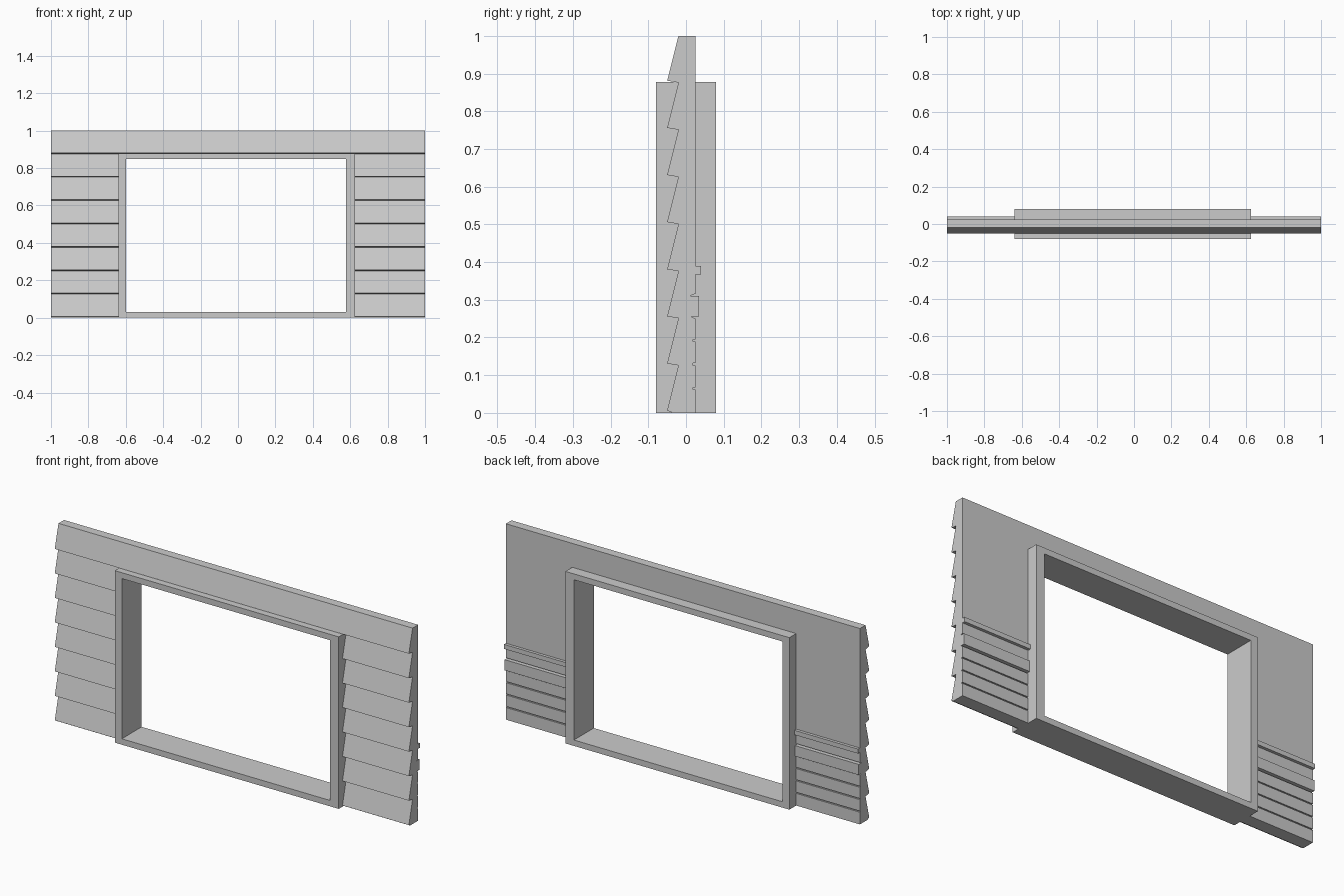
import bpy
import bmesh
from mathutils import Vector

if "Cube" in bpy.data.objects:
    bpy.data.objects.remove(bpy.data.objects["Cube"], do_unlink=True)

# Single plain grey finish
grey = bpy.data.materials.new("light_grey")
grey.use_nodes = True
colour = (0.6, 0.6, 0.6, 1)
grey.diffuse_color = colour
grey.node_tree.nodes["Principled BSDF"].inputs["Base Color"].default_value = colour


def extrude_profile(name, points, direction):
    """Turn a closed outline into a solid along the given direction."""
    bm = bmesh.new()
    face = bm.faces.new([bm.verts.new(p) for p in points])
    result = bmesh.ops.extrude_face_region(bm, geom=[face])
    moved = [v for v in result["geom"] if isinstance(v, bmesh.types.BMVert)]
    bmesh.ops.translate(bm, verts=moved, vec=Vector(direction))
    bmesh.ops.recalc_face_normals(bm, faces=bm.faces)
    mesh = bpy.data.meshes.new(name)
    bm.to_mesh(mesh)
    bm.free()
    mesh.materials.append(grey)
    obj = bpy.data.objects.new(name, mesh)
    bpy.context.collection.objects.link(obj)
    return obj


def box(name, x0, x1, y0, y1, z0, z1):
    outline = [(x0, y0, z0), (x1, y0, z0), (x1, y0, z1), (x0, y0, z1)]
    return extrude_profile(name, outline, (0, y1 - y0, 0))


def cut(target, cutter):
    cutter.hide_render = True
    cutter.hide_viewport = True
    mod = target.modifiers.new("opening", "BOOLEAN")
    mod.operation = "DIFFERENCE"
    mod.solver = "EXACT"
    mod.object = cutter


LEFT, RIGHT, TOP = -0.64, 0.625, 0.878
BACK = 0.025

# Overlapping weatherboards on the front, listed from top to bottom
profile = [(-0.02, 1.0)]
for board in reversed(range(8)):
    z = 0.006 + 0.125 * board
    profile += [(-0.05, z), (-0.02, z - 0.005)]
profile[-1] = (-0.04, 0.003)
profile += [(-0.04, 0), (BACK, 0)]

# Grooved panelling, rail and cap on the back, listed from bottom to top
for z in (0.065, 0.129, 0.192):
    profile += [(BACK, z - 0.003), (0.019, z - 0.003), (0.019, z + 0.003), (BACK, z + 0.003)]
profile += [(BACK, 0.25), (0.012, 0.256), (0.035, 0.256), (0.035, 0.31), (0.01, 0.31),
            (BACK, 0.316), (BACK, 0.367), (0.04, 0.367), (0.04, 0.39), (BACK, 0.39), (BACK, 1.0)]

# Wall with a rough opening for the frame
wall = extrude_profile("clad_wall", [(-1, y, z) for y, z in profile], (2, 0, 0))
cut(wall, box("wall_cutter", LEFT, RIGHT, -0.3, 0.3, -0.1, TOP))

# Deep rectangular frame around the opening
frame = box("opening_frame", LEFT, RIGHT, -0.08, 0.08, 0, TOP)
cut(frame, box("frame_cutter", -0.6, 0.577, -0.3, 0.3, 0.03, 0.848))
